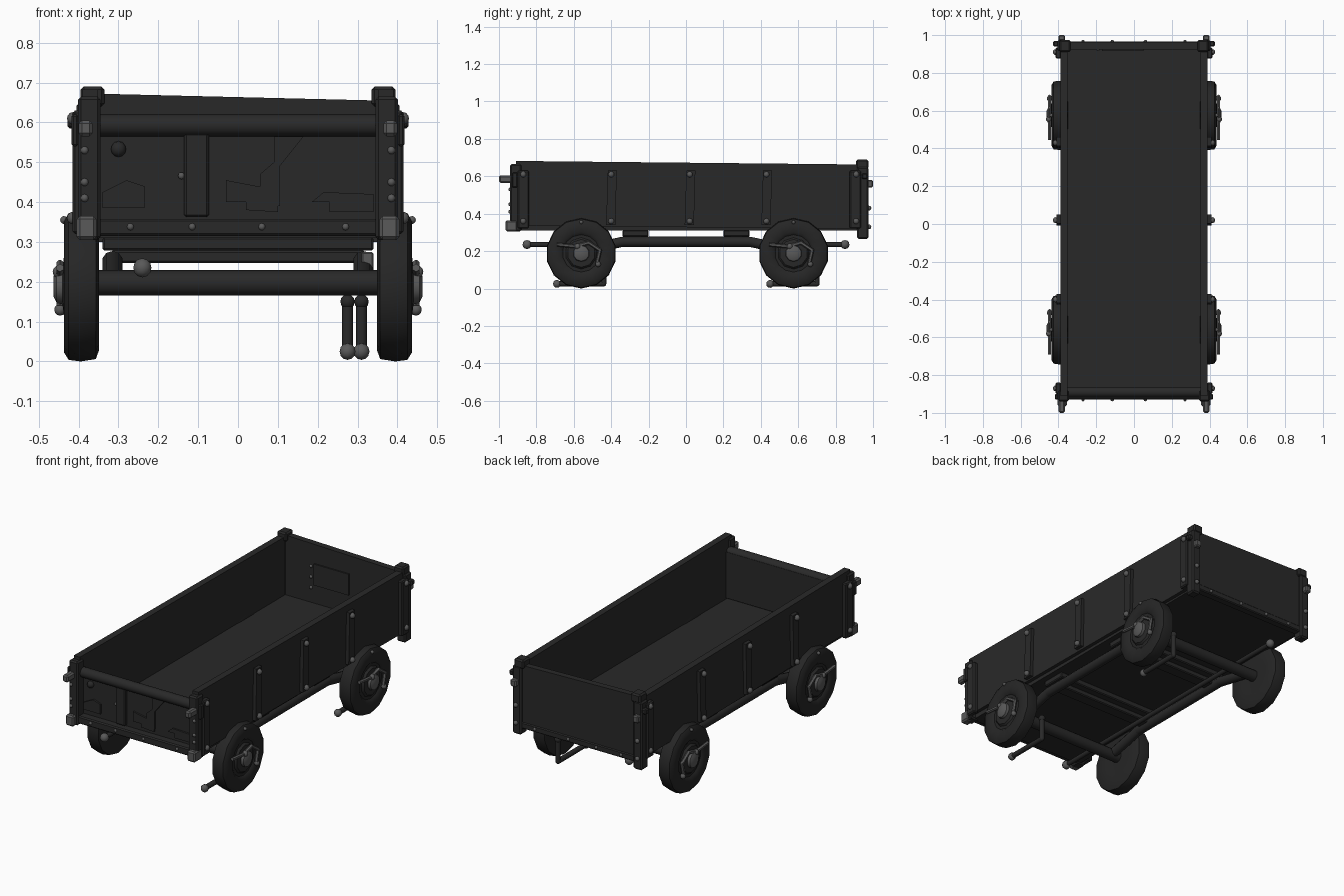
import bpy, bmesh, math
from mathutils import Vector

if "Cube" in bpy.data.objects:
    bpy.data.objects.remove(bpy.data.objects["Cube"])


def material(name, v):
    m = bpy.data.materials.new(name)
    m.diffuse_color = (v, v, v, 1)
    m.use_nodes = True
    m.node_tree.nodes["Principled BSDF"].inputs["Base Color"].default_value = m.diffuse_color
    return m


BODY = material("charcoal body", 0.022)
TYRE = material("black rubber", 0.019)
METAL = material("worn grey metal", 0.10)


def finish(bm, name, mat, smooth=False, bevel=0):
    bmesh.ops.recalc_face_normals(bm, faces=bm.faces)
    me = bpy.data.meshes.new(name)
    bm.to_mesh(me)
    bm.free()
    ob = bpy.data.objects.new(name, me)
    bpy.context.collection.objects.link(ob)
    me.materials.append(mat)
    if smooth:
        bpy.ops.object.select_all(action='DESELECT')
        ob.select_set(True)
        bpy.context.view_layer.objects.active = ob
        bpy.ops.object.shade_smooth_by_angle(angle=math.radians(40))
    if bevel:
        b = ob.modifiers.new("bevel", 'BEVEL')
        b.width = bevel
        b.segments = 1
    return ob


def box(name, x, y, z, mat=BODY, bevel=0):
    """Box from (min, max) ranges."""
    bm = bmesh.new()
    bmesh.ops.create_cube(bm, size=1)
    for v in bm.verts:
        v.co = [(r[0] + r[1]) / 2 + c * (r[1] - r[0]) for r, c in zip((x, y, z), v.co)]
    return finish(bm, name, mat, bevel=bevel)


def prism(name, pts, axis, a, b, mat=BODY):
    """Polygon extruded along x (pts are y, z) or y (pts are x, z)."""
    bm = bmesh.new()
    place = (lambda p, t: (t, p[0], p[1])) if axis == 'x' else (lambda p, t: (p[0], t, p[1]))
    f = bm.faces.new([bm.verts.new(place(p, a)) for p in pts])
    ext = bmesh.ops.extrude_face_region(bm, geom=[f])
    d = Vector((b - a, 0, 0)) if axis == 'x' else Vector((0, b - a, 0))
    bmesh.ops.translate(bm, vec=d, verts=[v for v in ext['geom'] if isinstance(v, bmesh.types.BMVert)])
    return finish(bm, name, mat)


def rod(name, pts, r, mat=BODY, sides=10):
    """Straight or bent round bar through the points."""
    bm = bmesh.new()
    for a, b in zip(pts, pts[1:]):
        a, b = Vector(a), Vector(b)
        d = b - a
        m = d.to_track_quat('Z', 'Y').to_matrix().to_4x4()
        m.translation = (a + b) / 2
        bmesh.ops.create_cone(bm, cap_ends=True, segments=sides, radius1=r, radius2=r,
                              depth=d.length, matrix=m)
    for p in pts[1:-1]:
        ret = bmesh.ops.create_uvsphere(bm, u_segments=sides, v_segments=6, radius=r)
        bmesh.ops.translate(bm, vec=Vector(p), verts=ret['verts'])
    return finish(bm, name, mat, smooth=True)


def ball(name, p, r, mat=METAL):
    bm = bmesh.new()
    bmesh.ops.create_uvsphere(bm, u_segments=10, v_segments=6, radius=r)
    bmesh.ops.translate(bm, vec=Vector(p), verts=bm.verts)
    return finish(bm, name, mat, smooth=True)


def lathe_x(name, profile, c, s, mat, steps=14):
    """Profile (radius, offset) spun about the x axis."""
    bm = bmesh.new()
    vs = [bm.verts.new((c[0] + s * o, c[1], c[2] + r)) for r, o in profile]
    es = [bm.edges.new(e) for e in zip(vs, vs[1:])]
    bmesh.ops.spin(bm, geom=vs + es, cent=c, axis=(1, 0, 0), angle=2 * math.pi, steps=steps)
    bmesh.ops.remove_doubles(bm, verts=bm.verts, dist=1e-4)
    return finish(bm, name, mat, smooth=True)


# Cargo box: floor, tailboard, frame rails
box("floor", (-0.37, 0.37), (-0.9, 0.94), (0.31, 0.335))
prism("tailboard", [(-0.35, 0.3), (0.35, 0.3), (0.35, 0.655), (-0.35, 0.672)], 'y', 0.925, 0.96)
rod("front_top_rail", [(-0.37, -0.89, 0.593), (0.37, -0.89, 0.593)], 0.028, sides=12)
box("front_bottom_rail", (-0.36, 0.36), (-0.93, -0.87), (0.315, 0.358), bevel=0.006)
box("rear_bottom_rail", (-0.36, 0.36), (0.93, 0.965), (0.3, 0.335), bevel=0.005)

# Front board with patched planks
box("front_board", (-0.36, 0.36), (-0.885, -0.862), (0.34, 0.6))
box("front_plank", (-0.135, -0.073), (-0.905, -0.88), (0.362, 0.575), bevel=0.006)
patches = [
    [(-0.34, 0.385), (-0.235, 0.385), (-0.235, 0.44), (-0.28, 0.455), (-0.34, 0.425)],
    [(-0.03, 0.4), (0.02, 0.4), (0.02, 0.38), (0.1, 0.375), (0.1, 0.43), (-0.03, 0.455)],
    [(0.055, 0.39), (0.105, 0.39), (0.105, 0.49), (0.165, 0.565), (0.09, 0.565), (0.09, 0.5), (0.055, 0.47)],
    [(0.185, 0.4), (0.23, 0.4), (0.23, 0.375), (0.34, 0.375), (0.34, 0.42), (0.215, 0.425)],
]
for p in patches:
    prism("front_patch", p, 'y', -0.895, -0.88)
ball("front_knob", (-0.3, -0.885, 0.533), 0.02, BODY)
ball("plank_rivet", (-0.142, -0.888, 0.466), 0.009)
for x in (-0.27, -0.115, 0.06, 0.27):
    ball("front_rivet", (x, -0.93, 0.338), 0.009)
    ball("rear_rivet", (x, 0.966, 0.318), 0.009)
for z in (0.42, 0.48, 0.54):
    ball("tailboard_rivet", (-0.19, 0.924, z), 0.009)
box("tailboard_patch", (-0.17, 0.05), (0.917, 0.926), (0.44, 0.56))

for s in (-1, 1):
    def sx(a, b):
        return tuple(sorted((s * a, s * b)))

    # Side walls with upright straps
    prism("side_wall", [(-0.91, 0.335), (0.95, 0.32), (0.95, 0.663), (-0.91, 0.682)], 'x', s * 0.352, s * 0.39)
    for y in (-0.40, 0.02, 0.43):
        prism("side_strap", [(y - 0.027, 0.34), (y + 0.022, 0.34), (y + 0.03, 0.63), (y - 0.018, 0.63)],
              'x', s * 0.385, s * 0.41)
    for y in (-0.87, 0.905):
        box("corner_strap", sx(0.385, 0.415), (y - 0.03, y + 0.03), (0.32, 0.63), bevel=0.006)
    for y in (-0.87, -0.40, 0.02, 0.43, 0.91):
        for z in (0.36, 0.61):
            ball("side_bolt", (s * 0.414, y, z), 0.016)

    # Corner posts, caps and bolts
    box("front_post", sx(0.345, 0.402), (-0.94, -0.88), (0.305, 0.665), bevel=0.008)
    box("rear_post", sx(0.35, 0.405), (0.915, 0.975), (0.265, 0.65), bevel=0.008)
    box("rear_post_cap", sx(0.335, 0.395), (0.91, 0.975), (0.64, 0.69), bevel=0.008)
    box("front_lower_foot", sx(0.355, 0.405), (-0.965, -0.9), (0.305, 0.365), METAL, 0.008)
    box("front_upper_bolt", sx(0.365, 0.4), (-1.0, -0.93), (0.565, 0.605), METAL, 0.008)
    box("front_side_lug", sx(0.4, 0.418), (-0.93, -0.9), (0.54, 0.62), bevel=0.005)
    box("rear_side_lug", sx(0.4, 0.428), (0.94, 0.97), (0.585, 0.615), bevel=0.006)
    box("rear_upper_bolt", sx(0.365, 0.4), (0.97, 1.0), (0.54, 0.58), METAL, 0.006)
    ball("rear_lower_bolt", (s * 0.38, 0.978, 0.43), 0.013)
    ball("rear_foot_bolt", (s * 0.38, 0.978, 0.33), 0.013)
    for z in (0.41, 0.45, 0.53):
        ball("front_post_rivet", (s * 0.385, -0.94, z), 0.01)

    # Wheels, hubs and brake rods
    for y in (-0.56, 0.575):
        c = (s * 0.395, y, 0.188)
        lathe_x("wheel", [(0, -0.04), (0.1, -0.046), (0.16, -0.046), (0.182, -0.038), (0.188, 0),
                          (0.184, 0.03), (0.165, 0.042), (0.115, 0.042), (0.1, 0.03), (0, 0.034)], c, s, TYRE)
        lathe_x("wheel_disc", [(0.085, 0.03), (0.075, 0.042), (0.04, 0.046), (0, 0.046)], c, s, BODY, 10)
        lathe_x("hub", [(0.045, 0.044), (0.042, 0.06), (0.025, 0.068), (0, 0.068)], c, s, METAL, 10)
        x = s * 0.447
        rod("hub_lever", [(x, y - 0.13, 0.235), (x, y - 0.03, 0.225), (x, y + 0.04, 0.245),
                          (x, y + 0.1, 0.205), (x, y + 0.085, 0.14)], 0.01, METAL, 6)
        ball("hub_lever_end", (x, y + 0.09, 0.13), 0.015)
        ball("hub_pin", (s * 0.45, y - 0.02, 0.225), 0.016)
        ball("wheel_rivet", (s * 0.437, y, 0.355), 0.01)

    # Chassis side beam bending down to the axles
    rod("chassis_beam", [(s * 0.315, -0.56, 0.2), (s * 0.315, -0.34, 0.25),
                         (s * 0.315, 0.34, 0.25), (s * 0.315, 0.575, 0.2)], 0.027)

# Axles, cross beams and mounts under the floor
for y in (-0.56, 0.575):
    rod("axle", [(-0.38, y, 0.197), (0.38, y, 0.197)], 0.032, sides=12)
for y in (-0.27, 0.27):
    box("cross_beam", (-0.32, 0.32), (y - 0.035, y + 0.035), (0.247, 0.278), bevel=0.005)
    box("floor_mount", (-0.34, 0.34), (y - 0.07, y + 0.07), (0.278, 0.312), bevel=0.005)

# Long pull bar with ball ends
rod("pull_bar", [(-0.24, -0.84, 0.235), (-0.24, 0.84, 0.235)], 0.013)
for y in (-0.85, 0.85):
    ball("pull_bar_end", (-0.24, y, 0.235), 0.024)

# Hanging cranked levers
for x, y in ((0.275, -0.69), (0.31, 0.45)):
    rod("crank_lever", [(x, y, 0.025), (x, y + 0.25, 0.025), (x, y + 0.25, 0.155)], 0.014)
    ball("crank_knob", (x, y, 0.025), 0.021)
    ball("crank_top", (x, y + 0.25, 0.15), 0.019, BODY)
box("crank_bracket", (0.31, 0.34), (-0.46, -0.43), (0.225, 0.275), METAL, 0.004)
